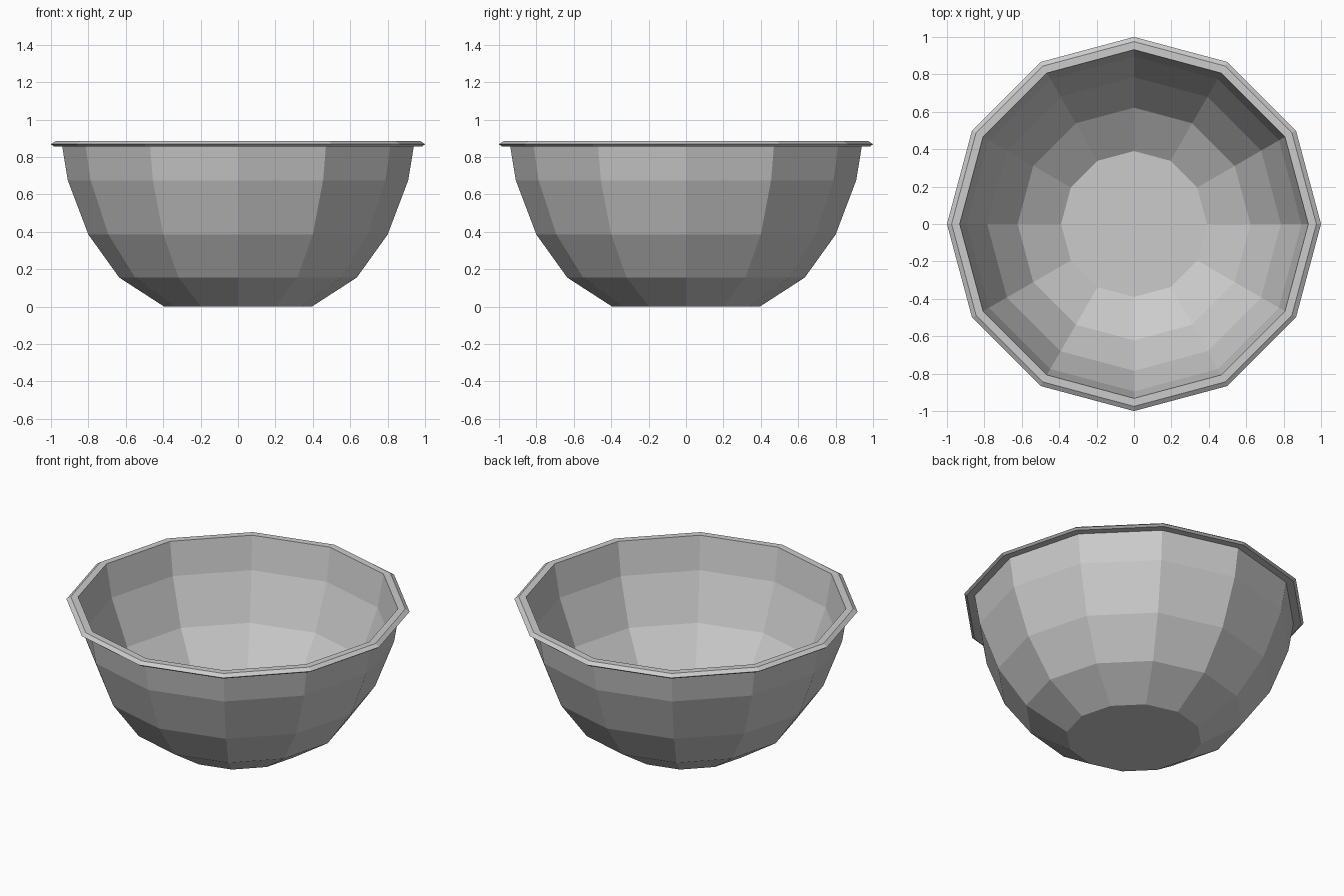
import bpy, bmesh
from math import sin, cos, pi

if "Cube" in bpy.data.objects:
    bpy.data.objects.remove(bpy.data.objects["Cube"])

SIDES = 12

# (radius, height) from the underside, up the outer wall, over the rim, down the inner wall
PROFILE = [
    (0.395, 0.0), (0.635, 0.155), (0.80, 0.385), (0.91, 0.675), (0.94, 0.857),
    (0.985, 0.857), (1.0, 0.868), (0.975, 0.885), (0.932, 0.885),
    (0.895, 0.678), (0.785, 0.392), (0.622, 0.165), (0.39, 0.015),
]


def lathe(name, profile, sides):
    bm = bmesh.new()
    rings = [[bm.verts.new((r * cos(2 * pi * i / sides), r * sin(2 * pi * i / sides), z))
              for i in range(sides)] for r, z in profile]
    for a, b in zip(rings, rings[1:]):
        for i in range(sides):
            j = (i + 1) % sides
            bm.faces.new((a[i], a[j], b[j], b[i]))
    # underside and inner floor
    bm.faces.new(rings[0][::-1])
    bm.faces.new(rings[-1])
    bmesh.ops.recalc_face_normals(bm, faces=bm.faces)
    mesh = bpy.data.meshes.new(name)
    bm.to_mesh(mesh)
    bm.free()
    obj = bpy.data.objects.new(name, mesh)
    bpy.context.collection.objects.link(obj)
    return obj


# faceted bowl with a flared rim
lathe("bowl", PROFILE, SIDES)
